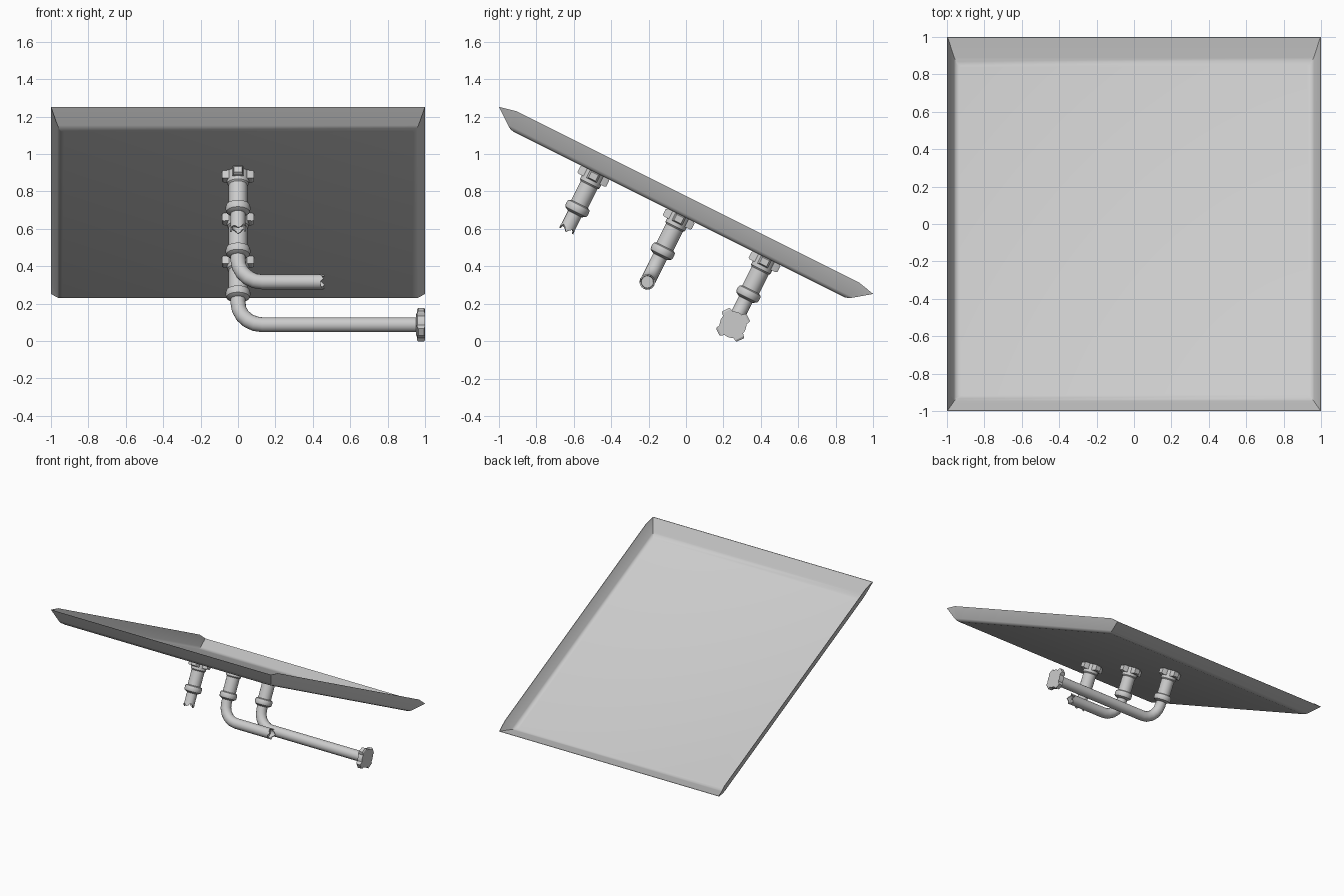
import bpy, bmesh, math, random
from mathutils import Matrix, Vector

if "Cube" in bpy.data.objects:
    bpy.data.objects.remove(bpy.data.objects["Cube"])

random.seed(3)
SIDES = 16
# Everything is built flat, then tilted: local y runs down the slope, local z is the tray normal
TILT = Matrix.Translation((0, 0, 0.752)) @ Matrix.Rotation(-math.atan(0.5), 4, 'X')


def finish(name, bm, angle=35):
    bmesh.ops.recalc_face_normals(bm, faces=bm.faces)
    me = bpy.data.meshes.new(name)
    bm.to_mesh(me)
    bm.free()
    ob = bpy.data.objects.new(name, me)
    bpy.context.collection.objects.link(ob)
    ob.matrix_world = TILT
    bpy.ops.object.select_all(action='DESELECT')
    bpy.context.view_layer.objects.active = ob
    ob.select_set(True)
    bpy.ops.object.shade_smooth_by_angle(angle=math.radians(angle))
    return ob


def skin(bm, rings):
    """Join equal-sized rings of points with quads and close both ends."""
    vs = [[bm.verts.new(p) for p in ring] for ring in rings]
    n = len(vs[0])
    for a, b in zip(vs, vs[1:]):
        for i in range(n):
            bm.faces.new((a[i], a[(i + 1) % n], b[(i + 1) % n], b[i]))
    bm.faces.new(vs[0])
    bm.faces.new(vs[-1])


def circle(r, z, mat):
    return [mat @ Vector((r * math.cos(t), r * math.sin(t), z))
            for t in (2 * math.pi * i / SIDES for i in range(SIDES))]


def lathe(name, profile, mat):
    bm = bmesh.new()
    skin(bm, [circle(r, z, mat) for r, z in profile])
    return finish(name, bm, 32)


def tabs(name, mat, z0, z1, reach, turn=0):
    """Four wedge lugs around a collar."""
    bm = bmesh.new()
    for k in range(4):
        m = mat @ Matrix.Rotation(math.radians(turn + 90 * k), 4, 'Z')
        rings = []
        for x, w, pad in ((0.04, 0.032, 0), (reach - 0.01, 0.026, 0), (reach, 0.021, 0.006)):
            rings.append([m @ Vector((x, y, z)) for y, z in
                          ((-w, z0 + pad), (w, z0 + pad), (w, z1 - pad), (-w, z1 - pad))])
        skin(bm, rings)
    finish(name, bm, 20)


def pipe(name, path, y, r, broken):
    """Sweep a circle along an (x, z) path; a broken end is torn and hollow."""
    bm = bmesh.new()
    pts = [Vector((x, y, z)) for x, z in path]
    rings = []
    for i, p in enumerate(pts):
        t = (pts[min(i + 1, len(pts) - 1)] - pts[max(i - 1, 0)]).normalized()
        side = Vector((0, 1, 0))
        up = t.cross(side)
        rings.append([p + r * (math.cos(a) * side + math.sin(a) * up)
                      for a in (2 * math.pi * k / SIDES for k in range(SIDES))])
    if broken:
        end = pts[-1]
        jag = [(0.03 if k % 4 == 0 else 0.006 if k % 4 == 2 else 0.016) + random.uniform(-.006, .006)
               for k in range(SIDES)]
        base = rings[-1]
        for scale in (1.05, 0.85):
            rings.append([end + (v - end) * scale + t * j for v, j in zip(base, jag)])
        rings.append([end + (v - end) * 0.8 - t * 0.01 for v in base])
    skin(bm, rings)
    finish(name, bm)


def tray_loop(x_end, y_end, z_end, x_side, y_side, z_side):
    """Eight points: each corner has one point on the end wall and one on the side wall."""
    loop = []
    for sx, sy in ((-1, -1), (1, -1), (1, 1), (-1, 1)):
        pair = [Vector((sx * x_end, sy * y_end, z_end)), Vector((sx * x_side, sy * y_side, z_side))]
        loop += pair if sx == sy * -1 else pair[::-1]
    return loop


# Open shallow tray of thin sheet: side walls stand slightly above the pointed corners
bm = bmesh.new()
T = 0.004
skin(bm, [tray_loop(0.93, 0.99, -0.084, 0.94, 0.98, -0.084),
          tray_loop(0.955, 1.012, -0.078, 0.957, 1.004, -0.078),
          tray_loop(0.965, 1.03, -0.066, 0.966, 1.015, -0.064),
          tray_loop(1.0, 1.118, 0.0, 1.0, 1.025, 0.021),
          tray_loop(1.0 - T, 1.115, 0.001, 1.0 - T, 1.023, 0.021),
          tray_loop(0.961, 1.026, -0.063, 0.962, 1.012, -0.061),
          tray_loop(0.951, 1.008, -0.0745, 0.953, 1.0, -0.0745),
          tray_loop(0.926, 0.986, -0.08, 0.936, 0.976, -0.08)])
finish("tray", bm, 50)

# Three pipe fittings under the tray
FITTING = ((0.058, -0.083), (0.058, -0.15), (0.05, -0.158), (0.05, -0.272), (0.0625, -0.278),
           (0.066, -0.289), (0.066, -0.307), (0.0625, -0.318), (0.042, -0.33))
BEND, DEPTH = 0.13, -0.482
elbow = [(BEND - BEND * math.cos(a), DEPTH + BEND - BEND * math.sin(a))
         for a in (math.pi / 2 * i / 5 for i in range(6))]
for label, y, end in (("upper", -0.50, None), ("middle", 0.01, 0.43), ("lower", 0.522, 0.97)):
    at = Matrix.Translation((0, y, 0))
    lathe(label + "_fitting", FITTING, at)
    tabs(label + "_fitting_lugs", at, -0.13, -0.083, 0.086)
    path = [(0, -0.32)] + ([(0, -0.405)] if end is None else elbow + [(end, DEPTH)])
    pipe(label + "_pipe", path, y, 0.04, label != "lower")

# End cap on the long lower pipe
cap = Matrix.Translation((0, 0.522, DEPTH)) @ Matrix.Rotation(math.pi / 2, 4, 'Y')
lathe("end_cap", ((0.055, 0.952), (0.072, 0.96), (0.072, 1.0)), cap)
tabs("end_cap_lugs", cap, 0.958, 1.0, 0.09, 52)
